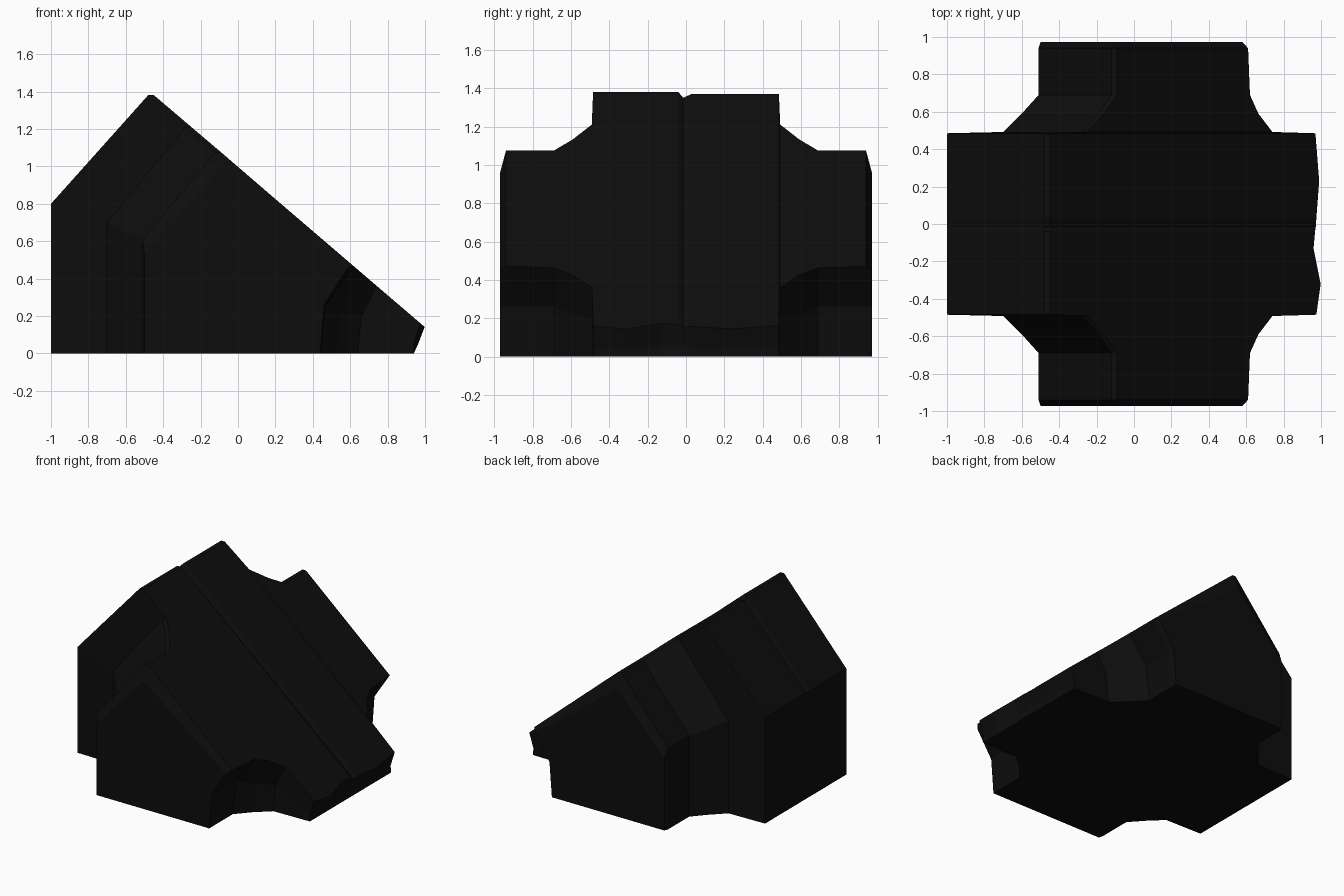
import bpy, bmesh

cube = bpy.data.objects.get("Cube")
if cube:
    bpy.data.objects.remove(cube, do_unlink=True)

charcoal = bpy.data.materials.new("charcoal black")
charcoal.use_nodes = True
colour = (0.004, 0.004, 0.004, 1)
charcoal.diffuse_color = colour
charcoal.node_tree.nodes["Principled BSDF"].inputs["Base Color"].default_value = colour


def slope_height(x):
    """Height of the long front slope."""
    return 0.99 - 0.85 * x


def profile(back, eave, ridge, lip, under, foot, drop=0.0):
    """Wedge cross-section: back wall, ridge, long slope, overhanging lip and foot."""
    top = slope_height(ridge) - drop
    return [(back, 0), (back, eave), (ridge - 0.02, top), (ridge + 0.01, top),
            (lip, slope_height(lip) - drop * 0.4), under, (foot, 0)]


def core(lip, drop=0.0):
    return profile(-1, 0.8, -0.46, lip, (lip - 0.035, 0.05), 0.94, drop)


shoulder = profile(-0.7, 0.7, -0.26, 0.74, (0.66, 0.2), 0.64)
shoulder_mid = profile(-0.6, 0.65, -0.17, 0.665, (0.55, 0.22), 0.53)
wing = profile(-0.51, 0.61, -0.1, 0.62, (0.47, 0.26), 0.44)
wing_rim = profile(-0.51, 0.61, -0.1, 0.61, (0.47, 0.26), 0.44)
wing_end = profile(-0.5, 0.54, -0.1, 0.58, (0.46, 0.26), 0.44, 0.12)

# Sections from the outside inward, shared by both sides
side = [(0.972, wing_end), (0.94, wing_rim), (0.69, wing),
        (0.59, shoulder_mid), (0.492, shoulder)]
# Middle block with a slightly uneven front lip and a nick in the ridge
middle = [(-0.485, core(0.975)), (-0.32, core(0.998)), (-0.13, core(0.96)),
          (-0.04, core(0.968)), (-0.015, core(0.972, 0.03)),
          (0.03, core(0.975, 0.01)), (0.23, core(0.99, 0.01)),
          (0.485, core(0.97, 0.01))]
sections = [(-y, p) for y, p in side] + middle + side[::-1]

# Loft the sections into one closed body
bm = bmesh.new()
rings = [[bm.verts.new((x, y, z)) for x, z in points] for y, points in sections]
for a, b in zip(rings, rings[1:]):
    for i in range(len(a)):
        j = (i + 1) % len(a)
        bm.faces.new((a[i], a[j], b[j], b[i]))
bm.faces.new(rings[0])
bm.faces.new(rings[-1])
bmesh.ops.recalc_face_normals(bm, faces=bm.faces)

mesh = bpy.data.meshes.new("wedge_body")
bm.to_mesh(mesh)
bm.free()
mesh.materials.append(charcoal)
body = bpy.data.objects.new("wedge_body", mesh)
bpy.context.collection.objects.link(body)
